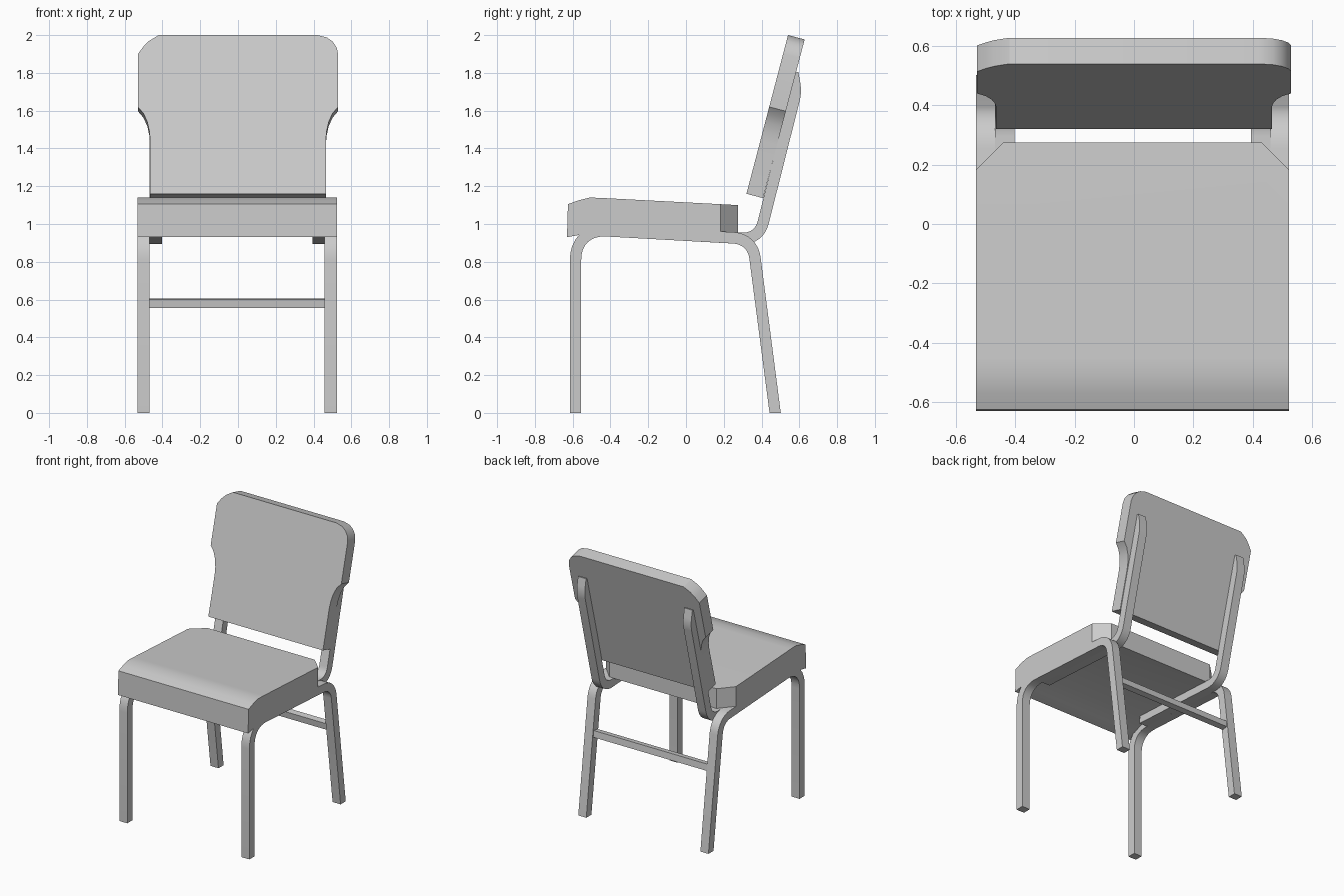
import bpy, bmesh
from mathutils import Vector

if "Cube" in bpy.data.objects:
    bpy.data.objects.remove(bpy.data.objects["Cube"], do_unlink=True)

GREY = (0.6, 0.6, 0.6, 1)
mat = bpy.data.materials.new("light grey")
mat.use_nodes = True
mat.diffuse_color = GREY
mat.node_tree.nodes["Principled BSDF"].inputs["Base Color"].default_value = GREY


def prism(name, points, offset, cut=None):
    """Extrude a flat outline along an offset; cut may edit the bmesh."""
    bm = bmesh.new()
    face = bm.faces.new([bm.verts.new(p) for p in points])
    new = bmesh.ops.extrude_face_region(bm, geom=[face], use_keep_orig=True)["geom"]
    bmesh.ops.translate(bm, vec=offset,
                        verts=[v for v in new if isinstance(v, bmesh.types.BMVert)])
    if cut:
        cut(bm)
    bmesh.ops.recalc_face_normals(bm, faces=bm.faces)
    mesh = bpy.data.meshes.new(name)
    bm.to_mesh(mesh)
    bm.free()
    mesh.materials.append(mat)
    obj = bpy.data.objects.new(name, mesh)
    bpy.context.collection.objects.link(obj)
    bpy.ops.object.select_all(action='DESELECT')
    obj.select_set(True)
    bpy.context.view_layer.objects.active = obj
    bpy.ops.object.shade_smooth_by_angle(angle=0.5)
    return obj


def fillet(corners, reaches, steps=8):
    """Round each inner corner; reach is the distance from corner to tangent."""
    pts = [Vector(c) for c in corners]
    out = [pts[0]]
    for a, p, b, r in zip(pts, pts[1:], pts[2:], reaches):
        s, e = p + (a - p).normalized() * r, p + (b - p).normalized() * r
        for i in range(steps + 1):
            t = i / steps
            w = 2 * t * (1 - t) * 0.85
            u, v = (1 - t) ** 2, t ** 2
            out.append((u * s + w * p + v * e) / (u + w + v))
    return out + [pts[-1]]


def tube(name, path, x0, width=0.065, thick=0.06):
    """Square tube following a path in the side plane."""
    left, right = [], []
    for i, p in enumerate(path):
        d1 = (p - path[max(i - 1, 0)]).normalized()
        d2 = (path[min(i + 1, len(path) - 1)] - p).normalized()
        d = (d1 + d2).normalized()
        n = Vector((-d.y, d.x)) * thick / 2
        left.append(p + n)
        right.append(p - n)
    prism(name, [(x0, p.x, p.y) for p in left + right[::-1]], (width, 0, 0))


# Seat cushion with clipped rear corners
def clip_corners(bm):
    for s in (-1, 1):
        bmesh.ops.bisect_plane(bm, geom=bm.verts[:] + bm.edges[:] + bm.faces[:],
                               plane_co=(s * 0.43 - 0.005, 0.28, 0),
                               plane_no=(s, 1, 0), clear_outer=True)
        bmesh.ops.holes_fill(bm, edges=[e for e in bm.edges if e.is_boundary])


seat = [(-0.63, 0.93), (-0.625, 1.105), (-0.57, 1.125), (-0.51, 1.14), (-0.45, 1.138),
        (0.275, 1.10), (0.275, 0.953), (-0.44, 0.99), (-0.55, 0.945)]
prism("seat_cushion", [(-0.533, y, z) for y, z in seat], (1.056, 0, 0), clip_corners)

# Backrest pad, leaning back, with a waist below
right = [(0.465, 1.16), (0.465, 1.44), (0.469, 1.49), (0.48, 1.54), (0.50, 1.585),
         (0.53, 1.62), (0.53, 1.90), (0.522, 1.935), (0.50, 1.967), (0.47, 1.988),
         (0.42, 2.0)]
left = right[:7] + [(0.50, 1.94), (0.47, 1.97), (0.42, 2.0)]
outline = right + [(-x, z) for x, z in reversed(left)]
prism("backrest_pad", [(x, 0.32 + (z - 1.16) * 0.262, z) for x, z in outline],
      (0, 0.088, -0.023))

# Side frames: front leg, seat rail and rear leg in one bent tube, plus back uprights
leg_path = fillet([(-0.585, 0), (-0.585, 0.973), (0.352, 0.921), (0.472, 0)],
                  [0.165, 0.1])
upright_path = fillet([(-0.42, 0.964), (0.386, 0.919), (0.583, 1.70), (0.565, 1.80)],
                      [0.09, 0.04])
for side, leg_x, upright_x in (("right", -0.533, -0.468), ("left", 0.458, 0.395)):
    tube(side + "_leg_frame", leg_path, leg_x)
    tube(side + "_back_upright", upright_path, upright_x)

# Crossbar between the rear legs
tube("rear_crossbar", [Vector((0.399, 0.557)), Vector((0.393, 0.604))], -0.475,
     width=0.94, thick=0.045)

# Trim the feet level with the floor
for obj in bpy.data.objects:
    if obj.name.endswith("_leg_frame"):
        for v in obj.data.vertices:
            if v.co.z < 0.05:
                v.co.z = 0
